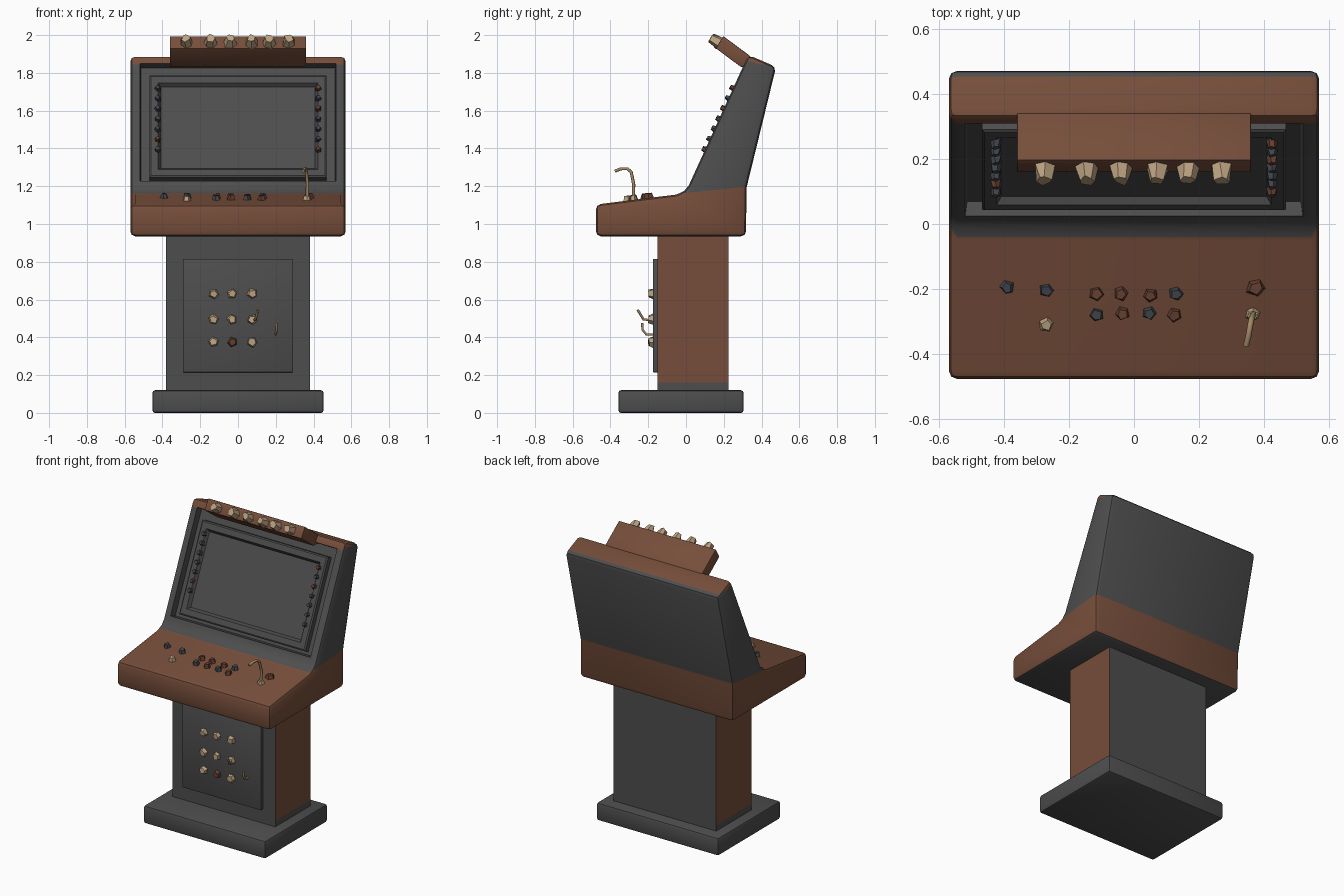
import bpy, bmesh, math, random
from mathutils import Vector, Matrix

if "Cube" in bpy.data.objects:
    bpy.data.objects.remove(bpy.data.objects["Cube"])

random.seed(4)


def mat(name, c):
    m = bpy.data.materials.new(name)
    m.diffuse_color = (*c, 1)
    m.use_nodes = True
    m.node_tree.nodes["Principled BSDF"].inputs["Base Color"].default_value = m.diffuse_color
    return m


GREY = mat("charcoal grey", (0.075, 0.075, 0.075))
BROWN = mat("rust brown", (0.18, 0.075, 0.043))
TAN = mat("tan light", (0.50, 0.36, 0.22))
BLUE = mat("slate blue", (0.055, 0.063, 0.075))
RED = mat("dark red brown", (0.13, 0.05, 0.03))
BRASS = mat("brass", (0.36, 0.25, 0.13))


def finish(name, bm, mats, rule=None, smooth=True):
    if rule:
        for f in bm.faces:
            f.material_index = rule(f)
    me = bpy.data.meshes.new(name)
    bm.to_mesh(me)
    bm.free()
    ob = bpy.data.objects.new(name, me)
    bpy.context.collection.objects.link(ob)
    for m in mats:
        me.materials.append(m)
    if smooth:
        bpy.ops.object.select_all(action='DESELECT')
        ob.select_set(True)
        bpy.context.view_layer.objects.active = ob
        bpy.ops.object.shade_smooth_by_angle(angle=math.radians(35))
    return ob


def prism(profile, half, bevel=0.0):
    """Extrude a (y, z) profile across x and round its convex edges."""
    bm = bmesh.new()
    a = [bm.verts.new((-half, y, z)) for y, z in profile]
    bm.faces.new(a)
    ext = bmesh.ops.extrude_face_region(bm, geom=bm.faces[:])
    bmesh.ops.translate(bm, vec=(2 * half, 0, 0),
                        verts=[v for v in ext["geom"] if isinstance(v, bmesh.types.BMVert)])
    bmesh.ops.recalc_face_normals(bm, faces=bm.faces[:])
    if bevel:
        es = [e for e in bm.edges if e.calc_face_angle_signed() > math.radians(35)]
        bmesh.ops.bevel(bm, geom=es, offset=bevel, segments=2, profile=0.5, affect='EDGES')
    return bm


def rect(y0, y1, z0, z1):
    return [(y0, z0), (y1, z0), (y1, z1), (y0, z1)]


def cut(bm, co, no):
    bmesh.ops.bisect_plane(bm, geom=bm.verts[:] + bm.edges[:] + bm.faces[:],
                           plane_co=co, plane_no=no)


def gem(name, loc, normal, r, h, m, sides=5):
    """Small faceted button standing on a surface."""
    bm = bmesh.new()
    q = Vector(normal).to_track_quat('Z', 'Y').to_matrix().to_4x4()
    bmesh.ops.create_cone(bm, cap_ends=True, segments=sides, radius1=r, radius2=r * 0.65, depth=h,
                          matrix=Matrix.Translation(loc) @ q @ Matrix.Rotation(random.random() * 6, 4, 'Z'))
    for v in bm.verts:
        v.co += Vector([random.uniform(-0.12, 0.12) * r for _ in range(3)])
    finish(name, bm, [m], smooth=False)


def rod(name, pts, r, m):
    """Bent thin rod, made as a curve and turned into a mesh."""
    cu = bpy.data.curves.new(name, 'CURVE')
    cu.dimensions = '3D'
    cu.bevel_depth = r
    cu.bevel_resolution = 1
    cu.use_fill_caps = True
    sp = cu.splines.new('POLY')
    sp.points.add(len(pts) - 1)
    for p, c in zip(sp.points, pts):
        p.co = (*c, 1)
    cu.materials.append(m)
    ob = bpy.data.objects.new(name, cu)
    bpy.context.collection.objects.link(ob)
    bpy.ops.object.select_all(action='DESELECT')
    ob.select_set(True)
    bpy.context.view_layer.objects.active = ob
    bpy.ops.object.convert(target='MESH')


# Foot and pedestal (brown sides)
finish("base_plinth", prism(rect(-0.358, 0.305, 0, 0.12), 0.453, 0.014), [GREY])
bm = prism(rect(-0.15, 0.225, 0.11, 0.95), 0.382)
cut(bm, (0, 0, 0.16), (0, 0, 1))
finish("pedestal", bm, [GREY, BROWN],
       lambda f: int(abs(f.normal.x) > 0.5 and f.calc_center_median().z > 0.16))
bm = prism(rect(-0.175, -0.14, 0.215, 0.815), 0.292, 0.004)
finish("front_door", bm, [GREY])

# Cabinet: console and leaning screen housing from one side profile
LOW, HIGH = Vector((0, 0.015, 1.205)), Vector((0, 0.33, 1.895))
UP = (HIGH - LOW).normalized()
OUT = Vector((1, 0, 0)).cross(UP)
if OUT.y > 0:
    OUT = -OUT
bm = prism([(-0.477, 0.935), (0.318, 0.935), (0.32, 1.19), (0.477, 1.832), (0.33, 1.895),
            (0.015, 1.205), (-0.01, 1.175), (-0.05, 1.156), (-0.477, 1.103)], 0.57, 0.026)
face = max((f for f in bm.faces if f.normal.dot(OUT) > 0.999), key=lambda f: f.calc_area())
bmesh.ops.inset_individual(bm, faces=[face], thickness=0.035, depth=0)
bmesh.ops.inset_individual(bm, faces=[face], thickness=0.008, depth=-0.045)
cut(bm, (0, 0, 1.165), (0, -0.1, 1))
cut(bm, (0, 0, 1.845), (0, 0, 1))
bm.normal_update()


def cabinet_colour(f):
    c, n = f.calc_center_median(), f.normal
    if c.z > 1.845:
        return int(n.z > 0.35)
    if n.z > 0.8 and c.z > 1.7:
        return 1
    return int(n.z > -0.8 and c.z < 1.165 + 0.1 * c.y)


finish("cabinet", bm, [GREY, BROWN], cabinet_colour)


def on_slope(x, z, out=0.0):
    p = LOW + UP * ((z - LOW.z) / UP.z) + OUT * out
    p.x = x
    return p


# Screen bezel with sunken screen
corners = [on_slope(0, 1.25, -0.06), on_slope(0, 1.25, -0.01),
           on_slope(0, 1.79, -0.01), on_slope(0, 1.79, -0.06)]
bm = prism([(p.y, p.z) for p in corners], 0.468)
face = max(bm.faces, key=lambda f: f.normal.dot(OUT))
bmesh.ops.inset_individual(bm, faces=[face], thickness=0.012, depth=0.006)
bmesh.ops.inset_individual(bm, faces=[face], thickness=0.052, depth=0)
bmesh.ops.inset_individual(bm, faces=[face], thickness=0.02, depth=-0.022)
finish("screen_bezel", bm, [GREY])

# Small studs beside the screen
for side in (-1, 1):
    for i in range(7):
        gem("screen_stud", on_slope(side * 0.425, 1.395 + i * 0.054, 0.004), OUT, 0.018, 0.026,
            random.choice([BLUE, BLUE, RED]))

# Tilted marquee with six lamps
finish("marquee", prism([(0.197, 1.995), (0.158, 1.93), (0.29, 1.832), (0.38, 1.83), (0.335, 1.893)],
                        0.36, 0.004), [BROWN])
for x in (-0.275, -0.145, -0.04, 0.07, 0.165, 0.27):
    gem("marquee_lamp", (x, 0.156, 1.97), (-0.0, -0.83, 0.55), 0.036, 0.055, TAN, 6)

# Console buttons
buttons = [(-0.39, -0.195, BLUE), (-0.27, -0.205, BLUE), (-0.27, -0.31, TAN), (-0.115, -0.215, RED),
           (-0.04, -0.215, RED), (0.05, -0.22, RED), (0.13, -0.215, BLUE), (-0.115, -0.28, BLUE),
           (-0.035, -0.275, RED), (0.045, -0.275, BLUE), (0.125, -0.28, RED), (0.375, -0.197, RED)]
for x, y, m in buttons:
    z = 1.156 + (y + 0.05) * 0.124
    gem("console_button", (x, y, z + 0.008), (0, -0.12, 1), 0.033 if x > 0.3 else 0.025, 0.032, m)

# Joystick with bent grip
gem("joystick_base", (0.365, -0.28, 1.135), (0, -0.12, 1), 0.024, 0.03, TAN, 6)
rod("joystick", [(0.365, -0.278, 1.13), (0.368, -0.277, 1.21), (0.362, -0.29, 1.275),
                 (0.358, -0.31, 1.293), (0.352, -0.345, 1.292), (0.345, -0.375, 1.28)], 0.009, BRASS)

# Door buttons and little levers
for j, z in enumerate((0.375, 0.495, 0.63)):
    for i, x in enumerate((-0.13, -0.03, 0.075)):
        gem("door_button", (x, -0.182, z), (0, -1, 0), 0.031, 0.03, RED if (i, j) == (1, 0) else TAN)
rod("coin_lever", [(0.085, -0.18, 0.49), (0.092, -0.225, 0.495), (0.1, -0.24, 0.52),
                   (0.103, -0.256, 0.545)], 0.007, BRASS)
rod("door_latch", [(0.2, -0.17, 0.415), (0.2, -0.21, 0.415), (0.203, -0.23, 0.44),
                   (0.203, -0.232, 0.475)], 0.007, BRASS)
